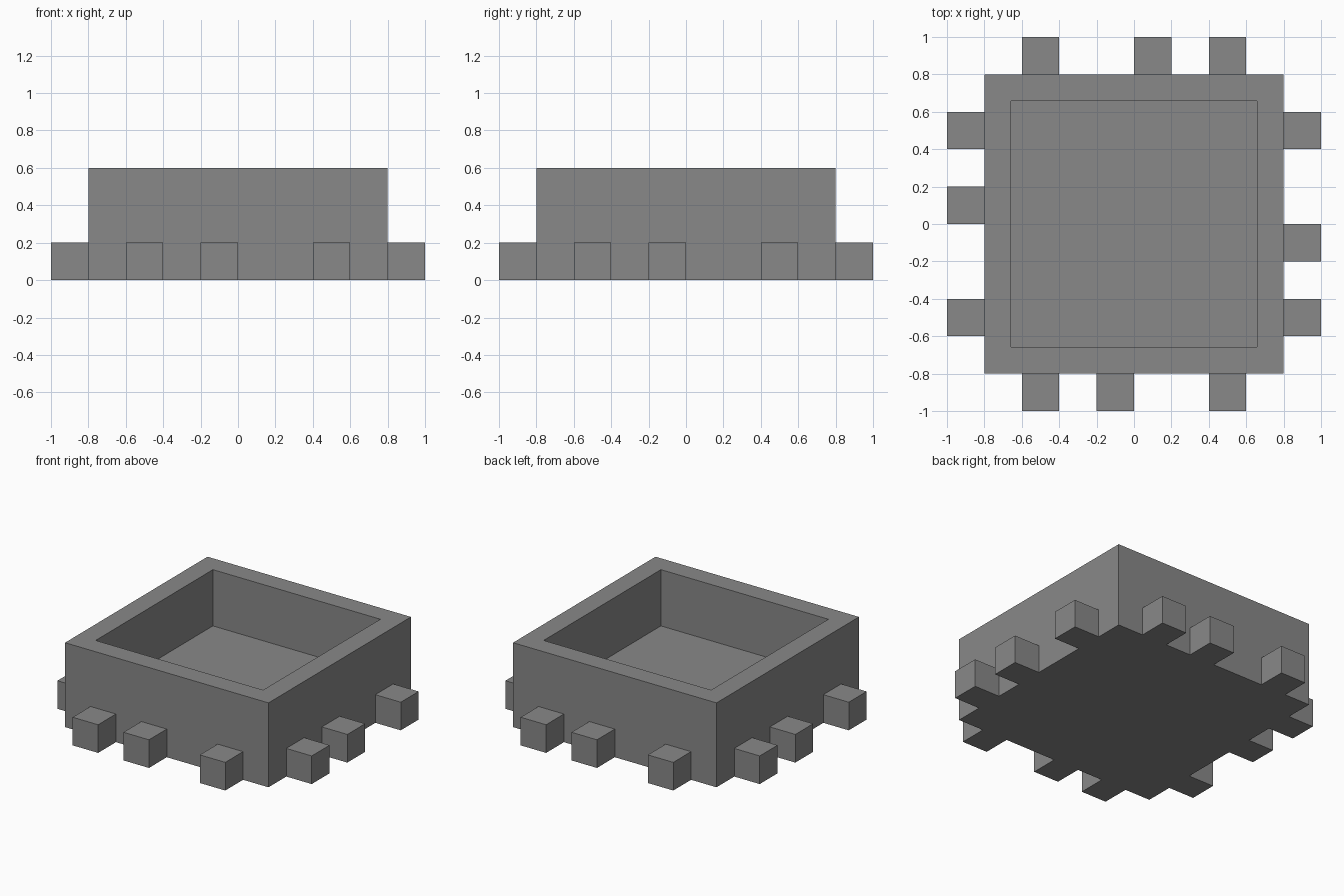
import bpy, bmesh
from math import radians
from mathutils import Matrix, Vector

if "Cube" in bpy.data.objects:
    bpy.data.objects.remove(bpy.data.objects["Cube"], do_unlink=True)

grey = bpy.data.materials.new("mid_grey")
grey.use_nodes = True
colour = (0.25, 0.25, 0.25, 1)
grey.diffuse_color = colour
grey.node_tree.nodes["Principled BSDF"].inputs["Base Color"].default_value = colour


def finish(bm, name):
    mesh = bpy.data.meshes.new(name)
    bm.to_mesh(mesh)
    bm.free()
    mesh.materials.append(grey)
    obj = bpy.data.objects.new(name, mesh)
    bpy.context.collection.objects.link(obj)
    return obj


def add_box(bm, size, centre):
    matrix = Matrix.Translation(centre) @ Matrix.Diagonal((*size, 1))
    return bmesh.ops.create_cube(bm, size=1, matrix=matrix)["verts"]


# Square tray: a block whose top is inset and pushed down to the floor
bm = bmesh.new()
add_box(bm, (1.6, 1.6, 0.6), (0, 0, 0.3))
top = max(bm.faces, key=lambda f: f.calc_center_median().z)
bmesh.ops.inset_region(bm, faces=[top], thickness=0.2)
floor = bmesh.ops.extrude_discrete_faces(bm, faces=[top])["faces"][0]
bmesh.ops.translate(bm, verts=floor.verts, vec=Vector((0, 0, -0.4)))
finish(bm, "tray_body")

# Three pegs along the foot of each wall, repeated by quarter turns
for turn, side in enumerate(("front", "left", "back", "right")):
    bm = bmesh.new()
    for x in (-0.5, -0.1, 0.5):
        add_box(bm, (0.2, 0.2, 0.2), (x, -0.9, 0.1))
    hidden = [f for f in bm.faces if f.normal.y > 0.9]
    bmesh.ops.delete(bm, geom=hidden, context="FACES")
    bmesh.ops.transform(bm, matrix=Matrix.Rotation(radians(90 * turn), 4, "Z"),
                        verts=bm.verts)
    finish(bm, side + "_pegs")
